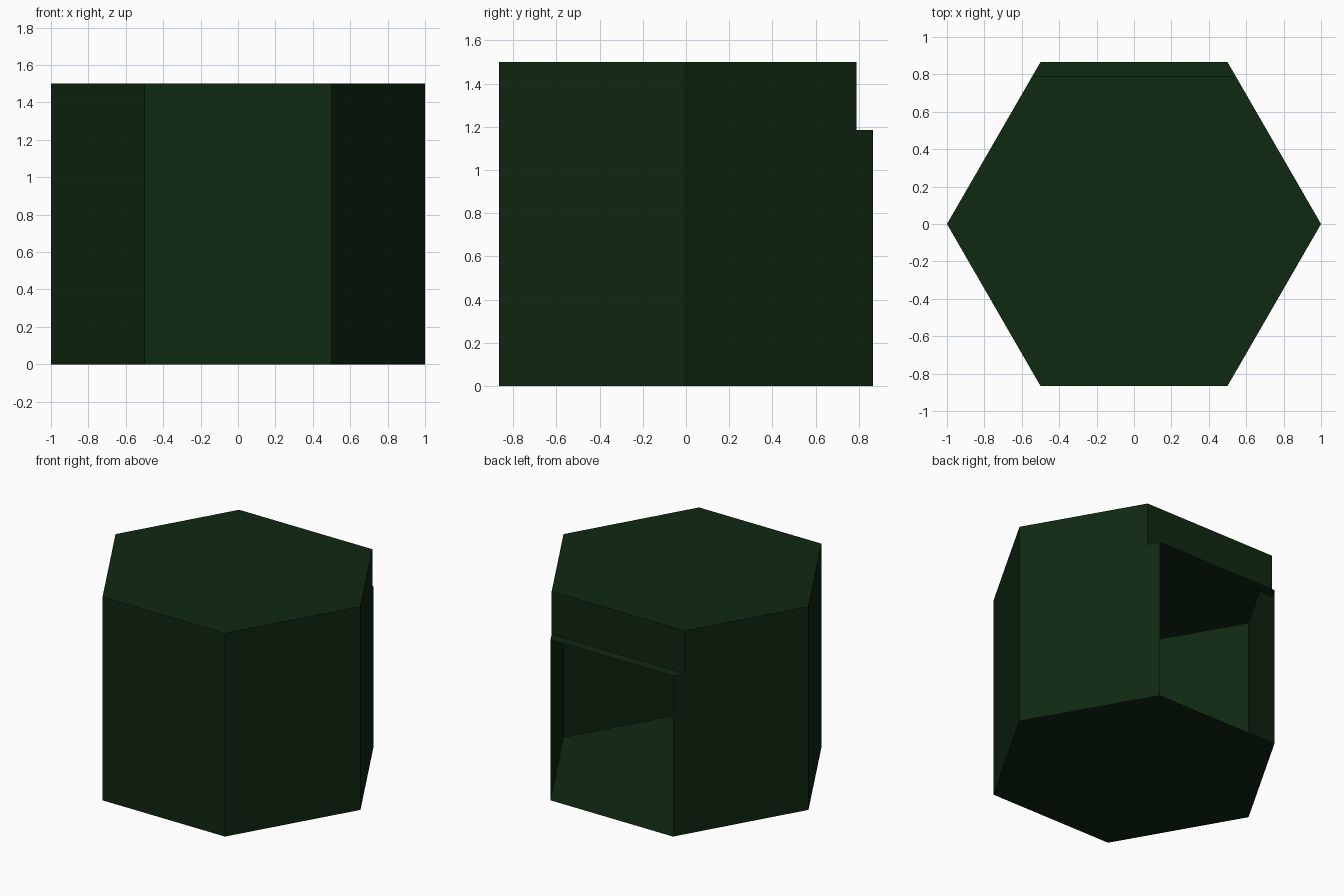
import bpy, bmesh, math

if "Cube" in bpy.data.objects:
    bpy.data.objects.remove(bpy.data.objects["Cube"])

HEIGHT, LEDGE_Z, BAND_Y = 1.5, 1.185, 0.79   # roof, opening top, recessed band

green = bpy.data.materials.new("dark green")
green.diffuse_color = (0.005, 0.021, 0.006, 1)
green.use_nodes = True
green.node_tree.nodes["Principled BSDF"].inputs["Base Color"].default_value = green.diffuse_color


def finish(name, bm):
    mesh = bpy.data.meshes.new(name)
    bm.to_mesh(mesh)
    bm.free()
    mesh.materials.append(green)
    obj = bpy.data.objects.new(name, mesh)
    bpy.context.collection.objects.link(obj)


def shell(name, outline, z0, z1, skip=(), floor=False, roof=False):
    """Thin prism shell over a counter-clockwise outline, leaving out skipped walls."""
    bm = bmesh.new()
    low = [bm.verts.new((x, y, z0)) for x, y in outline]
    high = [bm.verts.new((x, y, z1)) for x, y in outline]
    n = len(outline)
    for i in range(n):
        if i not in skip:
            j = (i + 1) % n
            bm.faces.new((low[i], low[j], high[j], high[i]))
    if floor:
        bm.faces.new(low[::-1])
    if roof:
        bm.faces.new(high)
    finish(name, bm)


# hexagon, edge 1 is the back wall
hexagon = [(math.cos(math.radians(a)), math.sin(math.radians(a)))
           for a in range(0, 360, 60)]
# same hexagon with its back corners slid in to the recessed band
slide = 1 - BAND_Y / math.sqrt(3)
recessed = list(hexagon)
recessed[1], recessed[2] = (slide, BAND_Y), (-slide, BAND_Y)

# lower body, open at the back
shell("lower_body", hexagon, 0, LEDGE_Z, skip=(1,), floor=True)
# upper body with closed recessed back band and roof
shell("upper_body", recessed, LEDGE_Z, HEIGHT, roof=True)

# ledge above the opening
bm = bmesh.new()
bm.faces.new([bm.verts.new((x, y, LEDGE_Z)) for x, y in
              (recessed[2], recessed[1], hexagon[1], hexagon[2])])
finish("back_ledge", bm)
